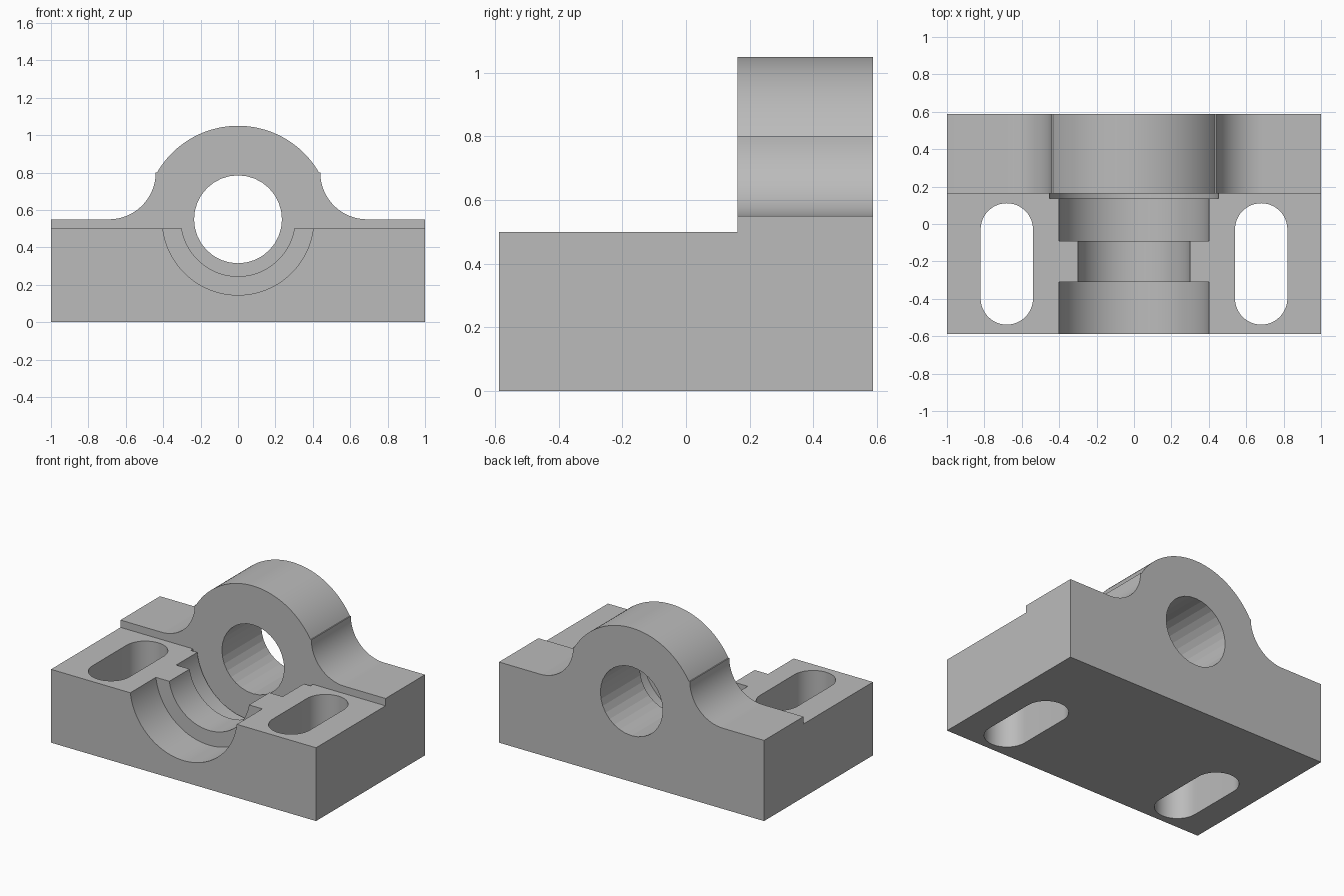
import bpy
import bmesh
from math import sin, cos, pi, radians

cube = bpy.data.objects.get("Cube")
if cube:
    bpy.data.objects.remove(cube, do_unlink=True)

HALF_DEPTH = 0.587
WALL_Y = 0.162      # front face of the upright
DECK_Z = 0.5        # top of the front deck
AXIS_Z = 0.55       # height of the bearing axis
BORE_R = 0.235

steel = bpy.data.materials.new("plain grey")
steel.use_nodes = True
grey = (0.5, 0.5, 0.5, 1)
steel.diffuse_color = grey
steel.node_tree.nodes["Principled BSDF"].inputs["Base Color"].default_value = grey


def arc(cx, cz, r, start, end, steps):
    """Points along an arc, angles in degrees."""
    angles = [radians(start + (end - start) * i / steps) for i in range(steps + 1)]
    return [(cx + r * cos(a), cz + r * sin(a)) for a in angles]


def prism(name, outline, low, high, axis="y"):
    """Extrude a closed outline along y (x, z points) or z (x, y points)."""
    bm = bmesh.new()

    def place(p, d):
        return (p[0], d, p[1]) if axis == "y" else (p[0], p[1], d)

    a = [bm.verts.new(place(p, low)) for p in outline]
    b = [bm.verts.new(place(p, high)) for p in outline]
    bm.faces.new(a)
    bm.faces.new(b)
    n = len(outline)
    for i in range(n):
        j = (i + 1) % n
        bm.faces.new((a[i], a[j], b[j], b[i]))
    bmesh.ops.recalc_face_normals(bm, faces=bm.faces)
    mesh = bpy.data.meshes.new(name)
    bm.to_mesh(mesh)
    bm.free()
    mesh.materials.append(steel)
    obj = bpy.data.objects.new(name, mesh)
    bpy.context.collection.objects.link(obj)
    return obj


def cut(target, cutter):
    """Subtract the cutter from the target and discard it."""
    cutter.hide_render = True
    mod = target.modifiers.new("cut", "BOOLEAN")
    mod.operation = "DIFFERENCE"
    mod.solver = "EXACT"
    mod.object = cutter
    bpy.context.view_layer.objects.active = target
    bpy.ops.object.modifier_apply(modifier=mod.name)
    bpy.data.objects.remove(cutter, do_unlink=True)


def round_cutter(name, r, low, high, sides=96):
    return prism(name, arc(0, AXIS_Z, r, 0, 360, sides)[:-1], low, high)


# Arched block: right half outline, then its mirror image
half = [(1, 0), (1, AXIS_Z)]
half += arc(0.69, 0.80, 0.25, 270, 180, 24)
half += arc(0, AXIS_Z, 0.5, 30, 90, 32)
outline = half + [(-x, z) for x, z in reversed(half[:-1])]
block = prism("bearing_block", outline, -HALF_DEPTH, HALF_DEPTH)

# Lower front deck
deck = [(-1.2, DECK_Z), (1.2, DECK_Z), (1.2, 1.3), (-1.2, 1.3)]
cut(block, prism("deck_cutter", deck, -0.8, WALL_Y))

# Stepped half-round seat with a relief groove at the wall
cut(block, round_cutter("shoulder_cutter", 0.305, -0.8, 0.15))
cut(block, round_cutter("front_seat_cutter", 0.405, -0.8, -0.311))
cut(block, round_cutter("rear_seat_cutter", 0.405, -0.092, 0.15))
cut(block, round_cutter("relief_cutter", 0.455, 0.135, WALL_Y))

# Through bore
cut(block, round_cutter("bore_cutter", BORE_R, 0, 0.8, 32))

# Mounting slots
for side in (-1, 1):
    slot = arc(side * 0.68, -0.029, 0.14, 0, 180, 24)
    slot += arc(side * 0.68, -0.398, 0.14, 180, 360, 24)
    cut(block, prism("slot_cutter", slot, -0.2, 0.8, "z"))

# Smooth curved surfaces, keeping the bore faceted
bpy.ops.object.select_all(action="DESELECT")
block.select_set(True)
bpy.context.view_layer.objects.active = block
bpy.ops.object.shade_smooth_by_angle(angle=radians(25))
for face in block.data.polygons:
    c = face.center
    radius = (c.x ** 2 + (c.z - AXIS_Z) ** 2) ** 0.5
    if abs(face.normal.y) < 0.1 and radius < BORE_R + 0.01:
        face.use_smooth = False
